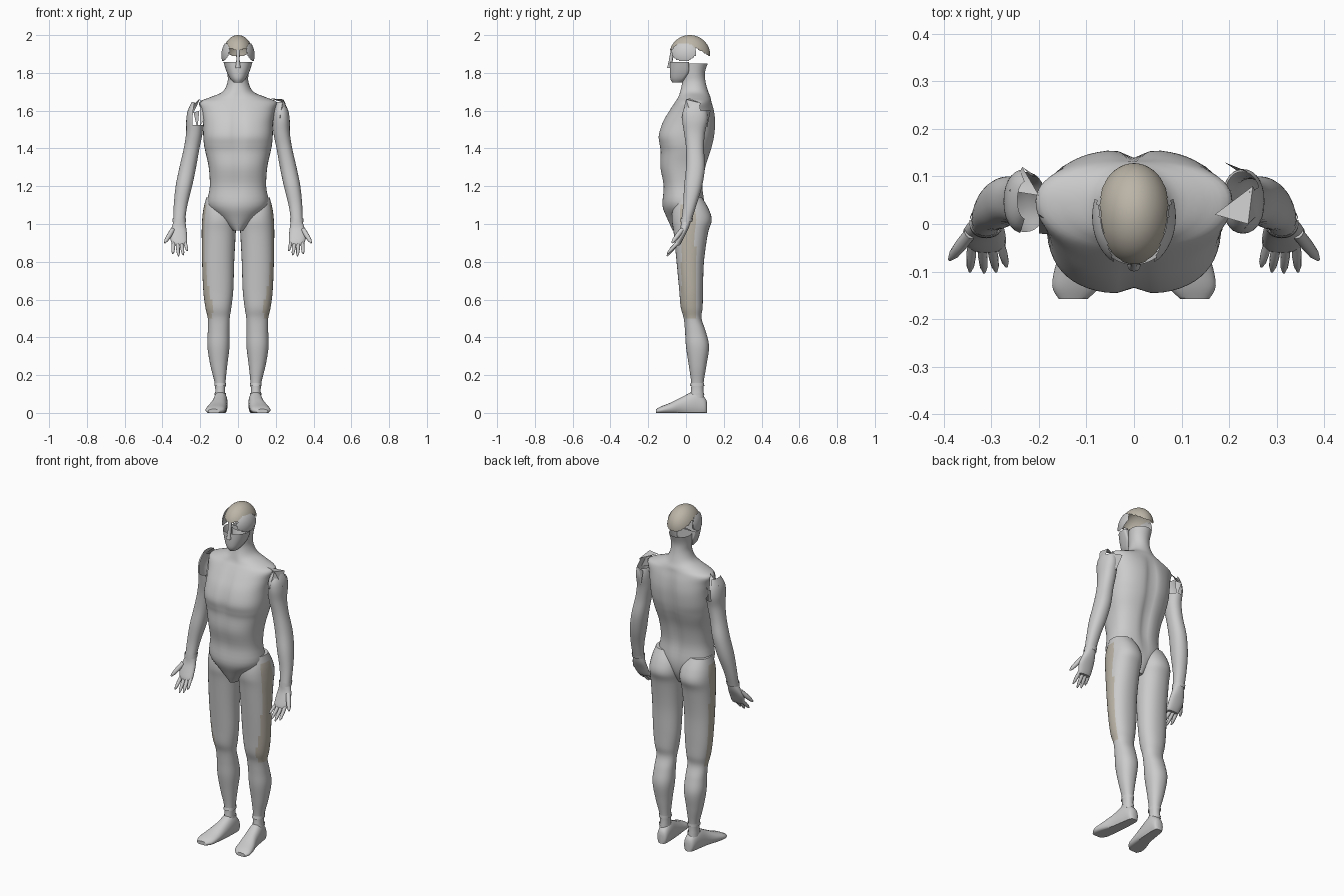
import bpy, bmesh, math
from mathutils import Vector

if "Cube" in bpy.data.objects:
    bpy.data.objects.remove(bpy.data.objects["Cube"])

tan = bpy.data.materials.new("tan")
tan.diffuse_color = (0.50, 0.46, 0.39, 1)
tan.use_nodes = True
tan.node_tree.nodes["Principled BSDF"].inputs["Base Color"].default_value = tan.diffuse_color


def finish(name, bm, mat_test=None, angle=50):
    bmesh.ops.recalc_face_normals(bm, faces=bm.faces)
    me = bpy.data.meshes.new(name)
    bm.to_mesh(me)
    bm.free()
    ob = bpy.data.objects.new(name, me)
    bpy.context.collection.objects.link(ob)
    if mat_test:
        me.materials.append(None)
        me.materials.append(tan)
        for p in me.polygons:
            p.material_index = 1 if mat_test(p.center) else 0
    bpy.ops.object.select_all(action='DESELECT')
    ob.select_set(True)
    bpy.context.view_layer.objects.active = ob
    bpy.ops.object.shade_smooth_by_angle(angle=math.radians(angle))
    return ob


def spline(rows, sub):
    """Smoothly interpolate rows of numbers (Catmull-Rom)."""
    out = []
    for i in range(len(rows) - 1):
        a, b, c, d = (rows[max(i - 1, 0)], rows[i], rows[i + 1], rows[min(i + 2, len(rows) - 1)])
        for k in range(sub):
            t = k / sub
            out.append([0.5 * (2 * q + (r - p) * t + (2 * p - 5 * q + 4 * r - s) * t * t
                               + (3 * q - p - 3 * r + s) * t ** 3)
                        for p, q, r, s in zip(a, b, c, d)])
    return out + [list(rows[-1])]


def skin(rings, cap_start=True, cap_end=True):
    bm = bmesh.new()
    vs = [[bm.verts.new(p) for p in r] for r in rings]
    n = len(vs[0])
    for a, b in zip(vs, vs[1:]):
        for i in range(n):
            j = (i + 1) % n
            bm.faces.new((a[i], a[j], b[j], b[i]))
    if cap_start:
        bm.faces.new(vs[0])
    if cap_end:
        bm.faces.new(vs[-1])
    return bm


def spow(v, e):
    return math.copysign(abs(v) ** (2 / e), v)


def limb_rings(rows, side=1, sub=4, n=24, e=2.2):
    """rows: z, inner x, outer x, front y, back y"""
    rings = []
    for z, xi, xo, yf, yb in spline(rows, sub):
        rings.append([(side * ((xi + xo) / 2 + (xo - xi) / 2 * spow(math.cos(t), e)),
                       (yf + yb) / 2 + (yb - yf) / 2 * spow(math.sin(t), e), z)
                      for t in (2 * math.pi * i / n for i in range(n))])
    return rings


def body_rings(rows, sub=4, n=56):
    """rows: z, half width, front y, back y, widest y, front groove, back groove, squareness"""
    rings = []
    for z, w, yf, yb, ym, gf, gb, e in spline(rows, sub):
        ring = []
        for i in range(n):
            t = 2 * math.pi * i / n
            x = w * spow(math.cos(t), e)
            s = spow(math.sin(t), e)
            g = math.exp(-(x / 0.025) ** 2)
            y = ym + (s * (yb - ym) - g * gb if s > 0 else s * (ym - yf) + g * gf * (s < 0))
            ring.append((x, y, z))
        rings.append(ring)
    return rings


# torso and neck
torso = [(0.965, .03, -.07, .06, 0, 0, 0, 2), (1.03, .10, -.10, .09, 0, 0, 0, 2),
         (1.10, .160, -.125, .10, 0, 0, .005, 2.2), (1.20, .149, -.120, .09, -.01, .004, .012, 2.4),
         (1.30, .155, -.138, .105, -.01, .006, .016, 2.5), (1.38, .172, -.136, .13, 0, .006, .016, 2.5),
         (1.42, .18, -.142, .142, 0, .01, .016, 2.5), (1.47, .184, -.147, .152, .01, .014, .018, 2.6),
         (1.54, .186, -.125, .157, .03, .012, .018, 2.5), (1.60, .195, -.09, .15, .04, .008, .012, 2.3),
         (1.645, .205, -.06, .137, .05, .004, .004, 2.1), (1.67, .15, -.045, .13, .05, .005, 0, 2),
         (1.70, .082, -.035, .118, .05, .004, 0, 2), (1.75, .056, -.02, .104, .045, 0, 0, 2),
         (1.80, .056, -.02, .10, .045, 0, 0, 2), (1.85, .062, -.01, .115, .05, 0, 0, 2)]
finish("torso", skin(body_rings(torso), cap_end=False))

# lower face, open above the cheeks
face = [(1.748, .022, -.072, -.02, -.04, 0, 0, 2), (1.77, .042, -.083, .0, -.02, 0, 0, 2.2),
        (1.81, .062, -.086, .03, 0, 0, 0, 2.3), (1.858, .077, -.085, .03, 0, 0, 0, 2.2)]
finish("lower_face", skin([[(x, min(y, 0.015), z) for x, y, z in r] for r in body_rings(face)],
                          cap_end=False))


def shell(name, radii, centre, keep, mat=None):
    bm = bmesh.new()
    bmesh.ops.create_uvsphere(bm, u_segments=72, v_segments=48, radius=1)
    for v in bm.verts:
        v.co = Vector((v.co.x * radii[0], v.co.y * radii[1], v.co.z * radii[2])) + Vector(centre)
    drop = [f for f in bm.faces if not keep(f.calc_center_median())]
    bmesh.ops.delete(bm, geom=drop, context='FACES')
    return finish(name, bm, mat)


# skull cap: lower at the back, lobed brow at the front
def in_cap(c):
    edge = 1.945 - max(0, c.y - .03) * .6 - max(0, -c.y - .02) * .35
    return c.z > edge


cap = shell("skull_cap", (.08, .108, .105), (0, .02, 1.895), in_cap, lambda c: True)
# temples
shell("temples", (.088, .11, .1), (0, .015, 1.895),
      lambda c: abs(c.x) > .03 and ((c.y + .012) / .065) ** 2 + ((c.z - 1.91) / .048) ** 2 < 1)
# nose bridge
finish("nose", skin(limb_rings([(1.825, -.014, .014, -.1, -.07), (1.87, -.009, .009, -.09, -.07),
                                (1.925, -.012, .012, -.08, -.065)], n=12)))

leg = [(1.14, .04, .168, -.05, .085), (1.08, .015, .183, -.07, .12), (1.02, .008, .19, -.075, .136),
       (.95, .012, .192, -.065, .116), (.80, .02, .19, -.05, .095), (.65, .025, .184, -.036, .09),
       (.56, .035, .173, -.028, .088), (.50, .044, .160, -.012, .082), (.43, .045, .16, -.005, .105),
       (.35, .045, .162, 0, .122), (.25, .057, .146, .015, .108), (.15, .067, .122, .028, .092),
       (.08, .067, .122, .02, .095)]
arm = [(1.645, .205, .245, .01, .09), (1.60, .19, .266, -.015, .11), (1.55, .185, .274, -.02, .115),
       (1.48, .188, .275, -.01, .10), (1.40, .204, .287, 0, .095), (1.30, .222, .31, 0, .10),
       (1.20, .243, .33, -.01, .085), (1.10, .268, .34, -.015, .055), (1.02, .28, .342, -.025, .03)]
palm = [(1.015, .279, .341, -.026, .026), (.98, .274, .352, -.03, .015), (.94, .27, .362, -.045, -.005),
        (.90, .27, .352, -.06, -.025), (.885, .275, .345, -.058, -.035)]
# foot rows: y, centre x, half width, top z
foot = [(.112, .088, .012, .05), (.10, .088, .03, .08), (.05, .092, .037, .115), (-.02, .1, .042, .085),
        (-.08, .113, .05, .055), (-.13, .122, .05, .035), (-.158, .128, .03, .02)]
# fingers: base, tip, radius
fingers = [((.28, -.045, .90), (.268, -.09, .858), .009), ((.30, -.045, .90), (.29, -.1, .836), .010),
           ((.32, -.045, .90), (.315, -.102, .83), .010), ((.341, -.045, .90), (.345, -.1, .842), .010),
           ((.345, -.02, .97), (.388, -.075, .90), .013)]

for s, tag in ((1, "right"), (-1, "left")):
    # leg with tan outer thigh strip
    finish(tag + "_leg", skin(limb_rings(leg, s, 6, 32)),
           lambda c: .5 < c.z < 1.1 and abs(c.x) > .135 and -.025 < c.y < .05)
    # foot
    rings = []
    for y, xc, w, zt in spline(foot, 4):
        rings.append([(s * (xc + w * spow(math.cos(t), 2.5)), y,
                       max(0, zt * (.42 + .58 * math.sin(t)))) for t in
                      (2 * math.pi * i / 24 for i in range(24))])
    finish(tag + "_foot", skin(rings))
    # ankle and wrist bands
    for z, h in ((.15, .008), (.10, .006)):
        finish(tag + "_ankle_band", skin(limb_rings(
            [(z - h, .063, .125, .02, .097), (z + h, .063, .125, .024, .096)], s, 1), False, False))
    finish(tag + "_wrist_band", skin(limb_rings(
        [(1.01, .276, .346, -.03, .032), (1.03, .275, .346, -.028, .038)], s, 1), False, False))
    # arm, open at the shoulder; the left one has its inner wall torn away
    bm = skin(limb_rings(arm, s, 5, 28), cap_start=False, cap_end=False)
    if s < 0:
        torn = [f for f in bm.faces if f.calc_center_median().z > 1.52
                and f.calc_center_median().x > -.235 - (1.62 - f.calc_center_median().z) * .1]
    else:
        torn = [f for f in bm.faces if f.calc_center_median().z > 1.6
                and f.calc_center_median().y > .07]
    bmesh.ops.delete(bm, geom=torn, context='FACES')
    finish(tag + "_arm", bm)
    # hand
    finish(tag + "_palm", skin(limb_rings(palm, s, 3, 20)))
    for base, tip, r in fingers:
        b, t = Vector(base), Vector(tip)
        q = (t - b).to_track_quat('Z', 'Y')
        rings = []
        for k, m in ((0, 1), (.45, 1), (.8, .8), (1, .3)):
            c = b.lerp(t, k)
            ring = [c + q @ Vector((math.cos(a) * r * m, math.sin(a) * r * m, 0))
                    for a in (math.pi / 5 * i for i in range(10))]
            rings.append([(s * p.x, p.y, p.z) for p in ring])
        finish(tag + "_finger", skin(rings))

# broken shoulder plates
shards = {"left_shoulder_shard": [((-.235, .12, 1.59), (-.2, .06, 1.665), (-.262, .07, 1.61)),
                                  ((-.2, .02, 1.655), (-.135, -.025, 1.62), (-.2, -.02, 1.52)),
                                  ((-.205, .10, 1.60), (-.235, .12, 1.59), (-.215, .10, 1.50))],
          "right_shoulder_shard": [((.17, .02, 1.665), (.24, .0, 1.66), (.25, .08, 1.64)),
                                   ((.24, .0, 1.66), (.25, .08, 1.64), (.272, .03, 1.57)),
                                   ((.24, .0, 1.66), (.272, .03, 1.57), (.22, -.025, 1.56)),
                                   ((.19, .13, 1.6), (.24, .11, 1.6), (.22, .11, 1.5))]}
for name, tris in shards.items():
    bm = bmesh.new()
    for tri in tris:
        bm.faces.new([bm.verts.new(p) for p in tri])
    bmesh.ops.remove_doubles(bm, verts=bm.verts, dist=.0001)
    finish(name, bm, angle=20)
